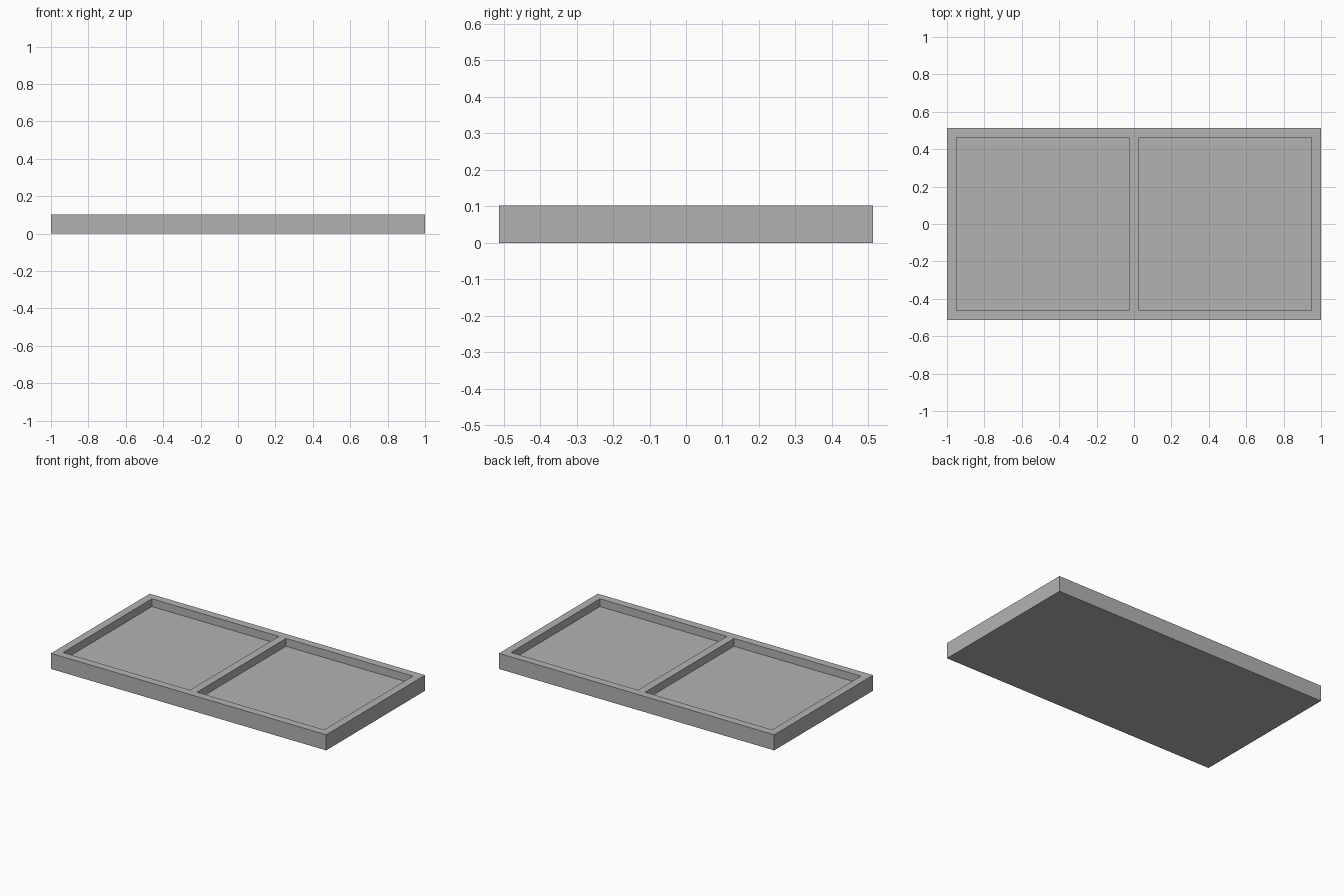
import bpy

if "Cube" in bpy.data.objects:
    bpy.data.objects.remove(bpy.data.objects["Cube"], do_unlink=True)

UNIT = 2 / 39          # wall thickness; the tray is 39 x 20 x 2 units
POCKET = 18            # side of each square pocket in units


def box(name, size, center):
    """Add a box with size and center given in tray units."""
    bpy.ops.mesh.primitive_cube_add(size=1, location=[c * UNIT for c in center])
    obj = bpy.context.object
    obj.name = name
    obj.scale = [s * UNIT for s in size]
    bpy.ops.object.transform_apply(location=True, rotation=False, scale=True)
    return obj


# Plain grey material
grey = bpy.data.materials.new("light_grey")
grey.use_nodes = True
color = (0.45, 0.45, 0.45, 1)
grey.diffuse_color = color
grey.node_tree.nodes["Principled BSDF"].inputs["Base Color"].default_value = color

# Solid slab
tray = box("tray", (39, 20, 2), (0, 0, 1))
tray.data.materials.append(grey)

# Two square pockets, leaving a rim, a centre divider and a floor
for side in (-1, 1):
    cutter = box("pocket_cutter", (POCKET, POCKET, 2), (side * (POCKET + 1) / 2, 0, 2))
    cutter.hide_render = True
    cutter.data.materials.append(grey)
    cut = tray.modifiers.new("pocket", "BOOLEAN")
    cut.operation = "DIFFERENCE"
    cut.solver = "EXACT"
    cut.object = cutter
    bpy.context.view_layer.objects.active = tray
    bpy.ops.object.modifier_apply(modifier=cut.name)
    bpy.data.objects.remove(cutter, do_unlink=True)
